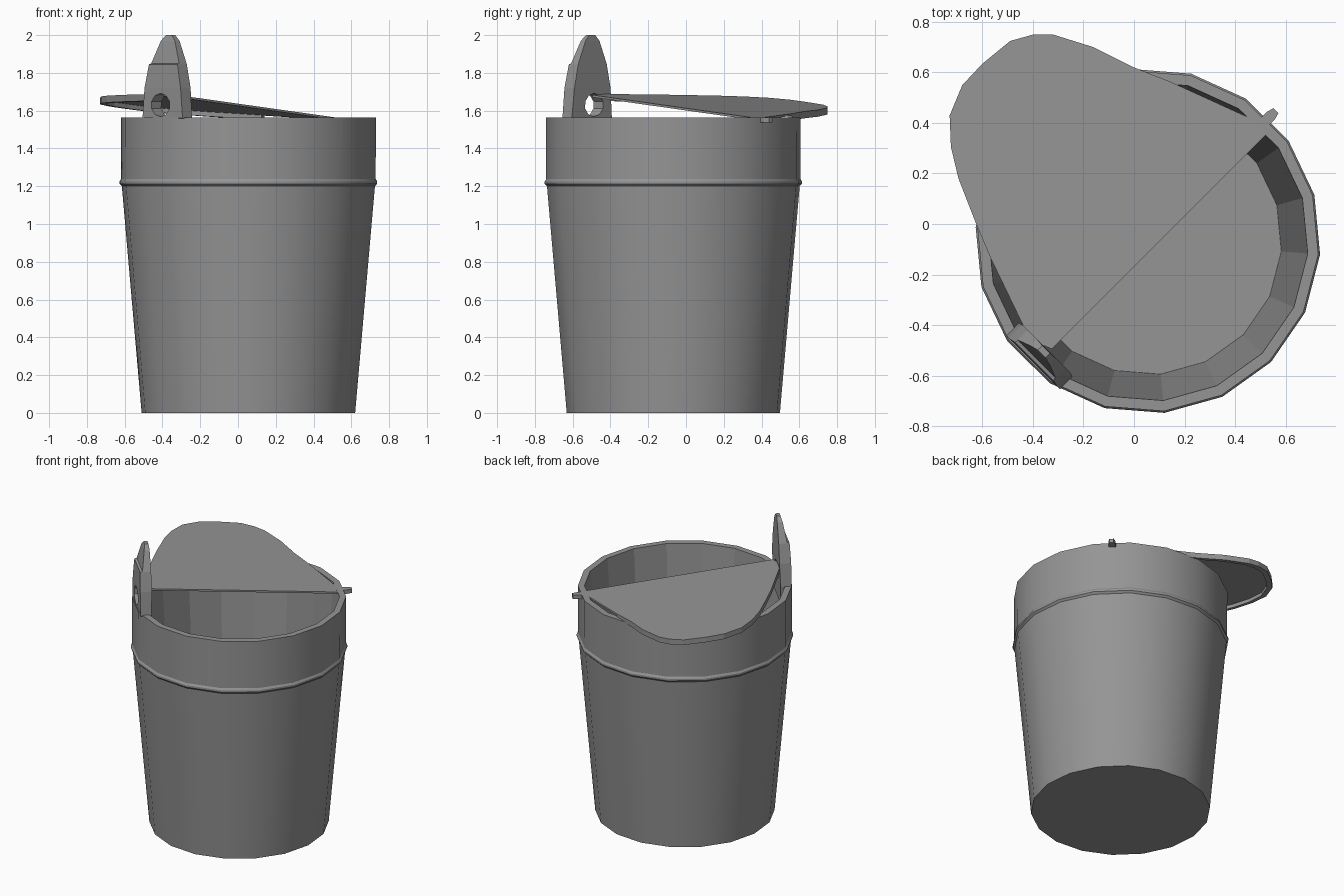
import bpy, bmesh, math
from mathutils import Vector

if "Cube" in bpy.data.objects:
    bpy.data.objects.remove(bpy.data.objects["Cube"])

R = math.sqrt(0.5)
CX, CY = 0.055, -0.067      # bucket axis

grey = bpy.data.materials.new("dark_grey")
grey.diffuse_color = (0.3, 0.3, 0.3, 1)
grey.use_nodes = True
grey.node_tree.nodes["Principled BSDF"].inputs["Base Color"].default_value = grey.diffuse_color


def make(name, bm):
    bmesh.ops.recalc_face_normals(bm, faces=bm.faces)
    me = bpy.data.meshes.new(name)
    bm.to_mesh(me)
    bm.free()
    me.materials.append(grey)
    ob = bpy.data.objects.new(name, me)
    bpy.context.collection.objects.link(ob)
    return ob


def diag(u, s, z):
    """Hinge-aligned coordinates: u along the hinge, s across it."""
    return Vector(((u + s) * R, (u - s) * R, z))


def loft(bm, rings):
    """Closed skin through equal-length rings, capped at both ends."""
    vs = [[bm.verts.new(p) for p in ring] for ring in rings]
    n = len(vs[0])
    for a, b in zip(vs, vs[1:]):
        for i in range(n):
            j = (i + 1) % n
            bm.faces.new((a[i], a[j], b[j], b[i]))
    bm.faces.new(vs[0])
    bm.faces.new(vs[-1])


# Bucket: 18-sided lathe with a raised band and a hollow inside
profile = [(0.567, 0), (0.672, 1.2), (0.684, 1.213), (0.684, 1.226), (0.676, 1.238),
           (0.677, 1.565), (0.635, 1.565), (0.53, 0.04)]
bm = bmesh.new()
loft(bm, [[(CX + r * math.cos(math.radians(20 * k - 4.5)),
            CY + r * math.sin(math.radians(20 * k - 4.5)), z) for k in range(18)]
          for r, z in profile])
bucket = make("bucket", bm)
bpy.context.view_layer.objects.active = bucket
bucket.select_set(True)
bpy.ops.object.shade_smooth_by_angle(angle=math.radians(30))
for p in bucket.data.polygons:      # facets stay visible inside
    if p.normal.x * (p.center.x - CX) + p.normal.y * (p.center.y - CY) < 0:
        p.use_smooth = False
bucket.select_set(False)

# Lid flap: thin tilted half lid with a skirt around its curved edge
curve = [(0.53, 0.39), (0.48, 0.41), (0.14, 0.565), (0.0, 0.62), (-0.16, 0.7),
         (-0.32, 0.75), (-0.4, 0.75), (-0.49, 0.725), (-0.6, 0.635), (-0.68, 0.55),
         (-0.73, 0.43), (-0.725, 0.305), (-0.695, 0.18), (-0.625, 0.0),
         (-0.57, -0.13), (-0.44, -0.4), (-0.385, -0.47)]
hinge = [diag(-0.58, 0.12, 0).xy[:], diag(0.62, 0.12, 0).xy[:]]


def on_lid(p, drop=0.0):
    u, s = (p[0] + p[1]) * R, (p[0] - p[1]) * R
    return Vector((p[0], p[1], 1.628 - 0.1 * u - 0.024 * s - drop))


bm = bmesh.new()
loft(bm, [[on_lid(p, d) for p in curve + hinge] for d in (0, 0.012)])
make("lid_flap", bm)

mid = Vector((-0.15, 0.1))
rim = curve[2:-1]
inner = [tuple(mid + (Vector(p) - mid) * 0.95) for p in rim]
bm = bmesh.new()
loft(bm, [[on_lid(p, 0.006), on_lid(q, 0.006), on_lid(q, 0.036), on_lid(p, 0.036)]
          for p, q in zip(rim, inner)])
make("lid_skirt", bm)

# Hinge pin poking over the rim
bm = bmesh.new()
loft(bm, [[diag(u, 0.08 + a * w, 1.551 + b * 0.014) for a, b in
           ((-1, -1), (1, -1), (1, 1), (-1, 1))]
          for u, w in ((0.62, 0.022), (0.685, 0.022), (0.715, 0.014))])
make("hinge_pin", bm)

# Handle lug: tapered tab; rows give height, half width, outer and inner depth
rows = [(1.45, 0.14, -0.645, -0.60), (1.555, 0.148, -0.645, -0.60),
        (1.56, 0.15, -0.67, -0.60), (1.72, 0.135, -0.67, -0.595),
        (1.845, 0.107, -0.665, -0.595), (1.85, 0.105, -0.65, -0.595),
        (1.97, 0.052, -0.63, -0.595), (2.0, 0.022, -0.622, -0.597)]
bm = bmesh.new()
loft(bm, [[diag(o, 0.105 - w, z), diag(o, 0.105 + w, z),
           diag(i, 0.105 + w, z), diag(i, 0.105 - w, z)] for z, w, o, i in rows])
lug = make("handle_lug", bm)

# Handle hole
bm = bmesh.new()
loft(bm, [[diag(u, 0.09 + 0.07 * math.cos(math.pi * (k + 0.5) / 5),
                1.63 + 0.062 * math.sin(math.pi * (k + 0.5) / 5)) for k in range(10)]
          for u in (-0.8, -0.5)])
cutter = make("hole_cutter", bm)
cutter.hide_render = True
cutter.hide_viewport = True
mod = lug.modifiers.new("hole", "BOOLEAN")
mod.object = cutter
mod.operation = "DIFFERENCE"
mod.solver = "EXACT"
